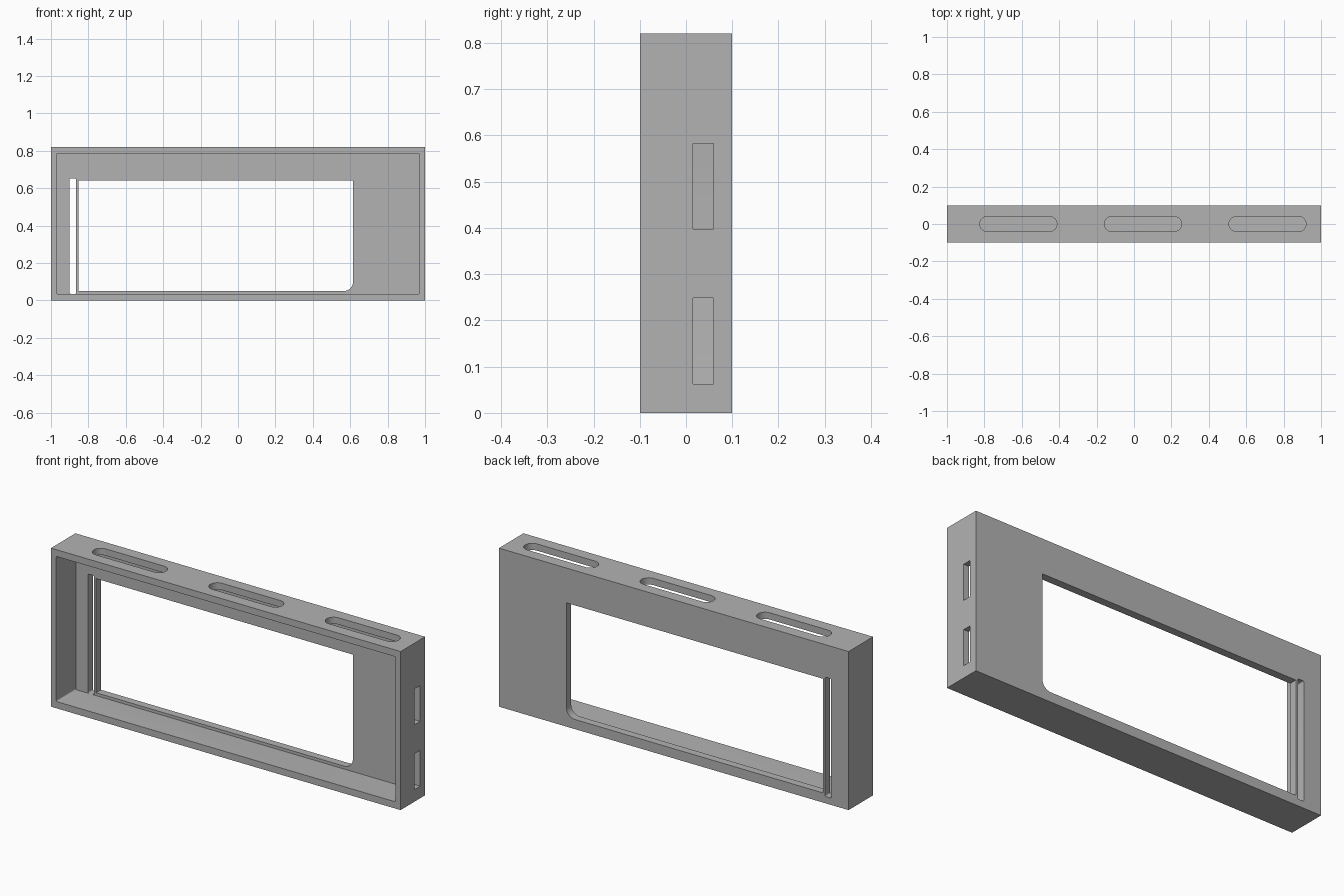
import bpy
import bmesh
import math
from mathutils import Vector

if "Cube" in bpy.data.objects:
    bpy.data.objects.remove(bpy.data.objects["Cube"], do_unlink=True)

WALL = 0.03
HEIGHT = 0.82
BACK_INNER = 0.06   # inner face of the back panel

grey = bpy.data.materials.new("plain grey")
grey.use_nodes = True
grey.diffuse_color = (0.45, 0.45, 0.45, 1)
grey.node_tree.nodes["Principled BSDF"].inputs["Base Color"].default_value = (0.45, 0.45, 0.45, 1)


def outline(u0, u1, v0, v1, radii, steps=10):
    """Rectangle outline; radii run lower-left, lower-right, upper-right, upper-left."""
    corners = [(u0, v0, 1, 1), (u1, v0, -1, 1), (u1, v1, -1, -1), (u0, v1, 1, -1)]
    points = []
    for i, ((u, v, su, sv), r) in enumerate(zip(corners, radii)):
        if r == 0:
            points.append((u, v))
            continue
        for k in range(steps + 1):
            a = math.pi + (i + k / steps) * math.pi / 2
            points.append((u + su * r + r * math.cos(a), v + sv * r + r * math.sin(a)))
    return points


def prism(name, axis, points, start, end):
    """Extrude a flat outline along the x, y or z axis."""
    place = {"x": lambda u, v, w: (w, u, v),
             "y": lambda u, v, w: (u, w, v),
             "z": lambda u, v, w: (u, v, w)}[axis]
    bm = bmesh.new()
    face = bm.faces.new([bm.verts.new(place(u, v, start)) for u, v in points])
    extruded = bmesh.ops.extrude_face_region(bm, geom=[face])["geom"]
    verts = [g for g in extruded if isinstance(g, bmesh.types.BMVert)]
    bmesh.ops.translate(bm, verts=verts, vec=Vector(place(0, 0, end - start)))
    bmesh.ops.recalc_face_normals(bm, faces=bm.faces)
    mesh = bpy.data.meshes.new(name)
    bm.to_mesh(mesh)
    bm.free()
    mesh.materials.append(grey)
    obj = bpy.data.objects.new(name, mesh)
    bpy.context.collection.objects.link(obj)
    return obj


SHARP = (0, 0, 0, 0)
frame = prism("frame", "y", outline(-1, 1, 0, HEIGHT, SHARP), -0.1, 0.1)

# Open front cavity, leaving thin walls and a back panel
cutters = [prism("cavity_cutter", "y",
                 outline(-1 + WALL, 1 - WALL, 0.035, HEIGHT - 0.035, (0.006,) * 4, 4),
                 -0.15, BACK_INNER)]

# Window with one rounded corner, and the narrow slit beside it
cutters.append(prism("window_cutter", "y",
                     outline(-0.854, 0.615, 0.05, 0.64, (0, 0.05, 0, 0)), 0.0, 0.15))
cutters.append(prism("slit_cutter", "y",
                     outline(-0.9, -0.866, 0.035, 0.652, (0.006,) * 4, 4), 0.0, 0.15))

# Three rounded slots through the top wall
for centre in (-0.618, 0.048, 0.714):
    cutters.append(prism("top_slot_cutter", "z",
                         outline(centre - 0.206, centre + 0.206, -0.04, 0.04, (0.0399,) * 4),
                         HEIGHT - 0.1, HEIGHT + 0.05))

# Two rectangular slots through one side wall
for bottom in (0.063, 0.398):
    cutters.append(prism("side_slot_cutter", "x",
                         outline(0.015, BACK_INNER, bottom, bottom + 0.185, SHARP),
                         0.9, 1.05))

# Cut every opening, then drop the cutters
for cutter in cutters:
    cutter.hide_render = True
    mod = frame.modifiers.new(cutter.name, "BOOLEAN")
    mod.operation = "DIFFERENCE"
    mod.solver = "EXACT"
    mod.object = cutter

bpy.context.view_layer.objects.active = frame
frame.select_set(True)
for mod in list(frame.modifiers):
    bpy.ops.object.modifier_apply(modifier=mod.name)
for cutter in cutters:
    bpy.data.objects.remove(cutter, do_unlink=True)

bpy.ops.object.select_all(action="DESELECT")
frame.select_set(True)
bpy.ops.object.shade_smooth_by_angle(angle=math.radians(30))
